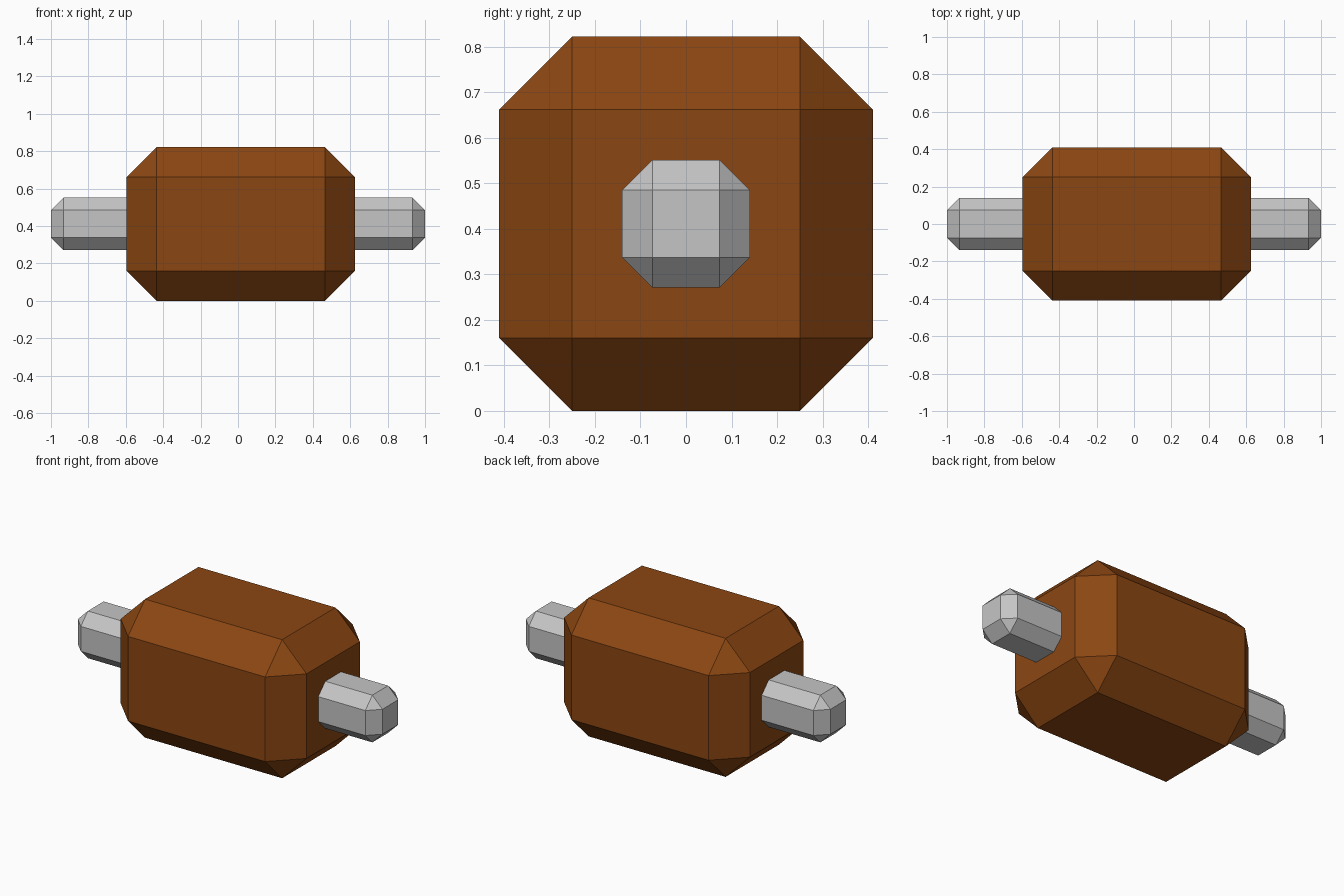
import bpy, bmesh
from mathutils import Vector

if "Cube" in bpy.data.objects:
    bpy.data.objects.remove(bpy.data.objects["Cube"])


def material(name, rgb):
    m = bpy.data.materials.new(name)
    m.diffuse_color = (*rgb, 1.0)
    m.use_nodes = True
    m.node_tree.nodes["Principled BSDF"].inputs["Base Color"].default_value = m.diffuse_color
    return m


def chamfered_box(name, lo, hi, chamfer, mat):
    """Box between two corners with every edge cut by one flat bevel."""
    lo, hi = Vector(lo), Vector(hi)
    size, mid = hi - lo, (hi + lo) / 2
    bm = bmesh.new()
    bmesh.ops.create_cube(bm, size=1.0)
    for v in bm.verts:
        v.co = Vector(a * b for a, b in zip(v.co, size)) + mid
    bmesh.ops.bevel(bm, geom=bm.edges[:], offset=chamfer, offset_type='OFFSET',
                    segments=1, affect='EDGES', profile=0.5)
    bmesh.ops.recalc_face_normals(bm, faces=bm.faces)
    mesh = bpy.data.meshes.new(name)
    bm.to_mesh(mesh)
    bm.free()
    mesh.materials.append(mat)
    ob = bpy.data.objects.new(name, mesh)
    bpy.context.collection.objects.link(ob)
    return ob


brown = material("brown wood", (0.26, 0.062, 0.006))
grey = material("light grey metal", (0.56, 0.56, 0.56))

# Large brown block, set slightly right of centre
chamfered_box("body", (-0.595, -0.41, 0.0), (0.625, 0.41, 0.822), 0.16, brown)

# Grey rod running through the block and out at both ends
chamfered_box("axle_rod", (-1.0, -0.14, 0.271), (1.0, 0.14, 0.551), 0.066, grey)
